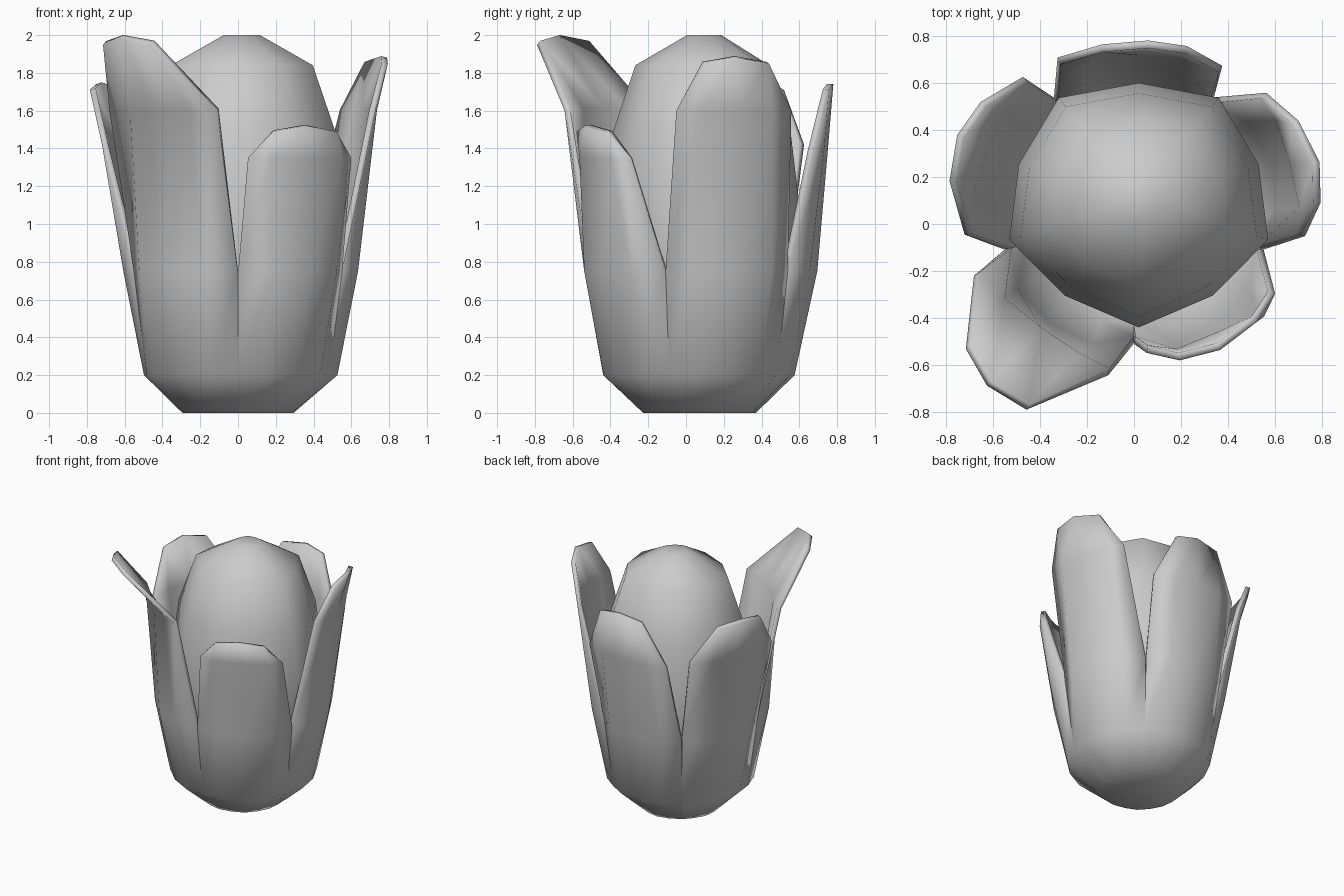
import bpy, bmesh, math

cube = bpy.data.objects.get("Cube")
if cube:
    bpy.data.objects.remove(cube, do_unlink=True)

grey = bpy.data.materials.new("soft grey")
grey.use_nodes = True
COLOUR = (0.6, 0.6, 0.6, 1)
grey.diffuse_color = COLOUR
grey.node_tree.nodes["Principled BSDF"].inputs["Base Color"].default_value = COLOUR


def finish(bm, name, location, turn=0, thickness=0):
    """Turn a bmesh into a smooth object, crisp only along the joined seams."""
    bmesh.ops.remove_doubles(bm, verts=bm.verts, dist=0.001)
    mesh = bpy.data.meshes.new(name)
    bm.to_mesh(mesh)
    bm.free()
    mesh.materials.append(grey)
    obj = bpy.data.objects.new(name, mesh)
    bpy.context.collection.objects.link(obj)
    obj.location = location
    obj.rotation_euler.z = math.radians(turn)
    if thickness:
        bpy.context.view_layer.objects.active = obj
        solid = obj.modifiers.new("thickness", 'SOLIDIFY')
        solid.thickness = thickness
        solid.offset = -1
        bpy.ops.object.modifier_apply(modifier=solid.name)
    bm = bmesh.new()
    bm.from_mesh(obj.data)
    for face in bm.faces:
        face.smooth = True
    for edge in bm.edges:
        low = max(v.co.z for v in edge.verts) < .8
        edge.smooth = not (low and edge.calc_face_angle(0) > math.radians(65))
    bm.to_mesh(obj.data)
    bm.free()


def petal(name, turn, side_z, tip_z, reach, half_width, side_twist, tip_twist, tuck=0):
    """Curved sheet; each row runs edge, half, middle, half, edge.
    The free upper part is twisted and slides a little sideways."""
    side_r, mid_r, shoulder_r, tip_r = reach
    edge = (side_r, half_width, side_z)
    # (edge, half, middle) as (reach, sideways, height)
    lower = [
        [(0, 0, 0)] * 3,
        [(.24, .175, 0), (.28, .09, 0), (.30, 0, 0)],
        [(.41, .30, .2), (.495 - tuck, .18, .2), (.52 - tuck, 0, .2)],
        [(.47, .34, .75), (.60 - tuck, .21, .75), (.64 - tuck, 0, .75)],
    ]
    upper = [
        [edge, (mid_r - .01, .2, side_z), (mid_r, 0, side_z)],
        [edge, (shoulder_r, .18, tip_z - .03), (tip_r, 0, tip_z)],
    ]
    slides = (-.025, -.045, -.06)
    bm = bmesh.new()
    grid = []
    for row in lower + upper:
        line = []
        for column, side in ((0, -1), (1, -1), (2, 1), (1, 1), (0, 1)):
            x, y, z = row[column]
            y *= side
            if row in upper:
                free_tip = row is upper[1] and column > 0
                x += y * (tip_twist if free_tip else side_twist)
                y += slides[column] if free_tip else slides[0]
            line.append(bm.verts.new((x, y, z)))
        grid.append(line)
    for low, high in zip(grid, grid[1:]):
        for j in range(4):
            bm.faces.new((low[j], low[j + 1], high[j + 1], high[j]))
    bmesh.ops.dissolve_degenerate(bm, edges=bm.edges, dist=0.001)
    finish(bm, name, (0, .07, 0), turn, .033)


# Five petals around the flower, each with its own height, flare and twist
petal("left_petal", 18, 1.60, 1.88, (.67, .72, .77, .81), .315, .05, .05)
petal("back_petal", 90, 1.38, 1.74, (.62, .68, .69, .71), .35, .05, .02, .015)
petal("right_petal", 162, 1.42, 1.74, (.635, .70, .77, .81), .357, .04, .06, .03)
petal("front_right_petal", 234, 1.60, 1.98, (.638, .675, .935, .98), .355, .01, .16)
petal("front_left_petal", 306, 1.35, 1.52, (.59, .67, .67, .705), .295, .2, .17)

# Closed bud in the middle: a ten sided turned profile, fuller behind the seams
SIDES = 10
WIDE, DEEP = 1.04, .97
profile = [(.22, .06), (.40, .25), (.50, .75), (.515, 1.1),
           (.47, 1.47), (.352, 1.84), (.09, 2.0)]
bm = bmesh.new()
rings = []
for r, z in profile:
    ring = []
    for i in range(SIDES):
        a = math.tau * (i + .5) / SIDES
        bulge = r * (1.08 if i % 2 else 1)
        ring.append(bm.verts.new((WIDE * bulge * math.cos(a), DEEP * bulge * math.sin(a), z)))
    rings.append(ring)
for low, high in zip(rings, rings[1:]):
    for i in range(SIDES):
        k = (i + 1) % SIDES
        bm.faces.new((low[i], low[k], high[k], high[i]))
bm.faces.new(rings[-1])
bm.faces.new(rings[0][::-1])
finish(bm, "bud", (.02, .1, 0))
